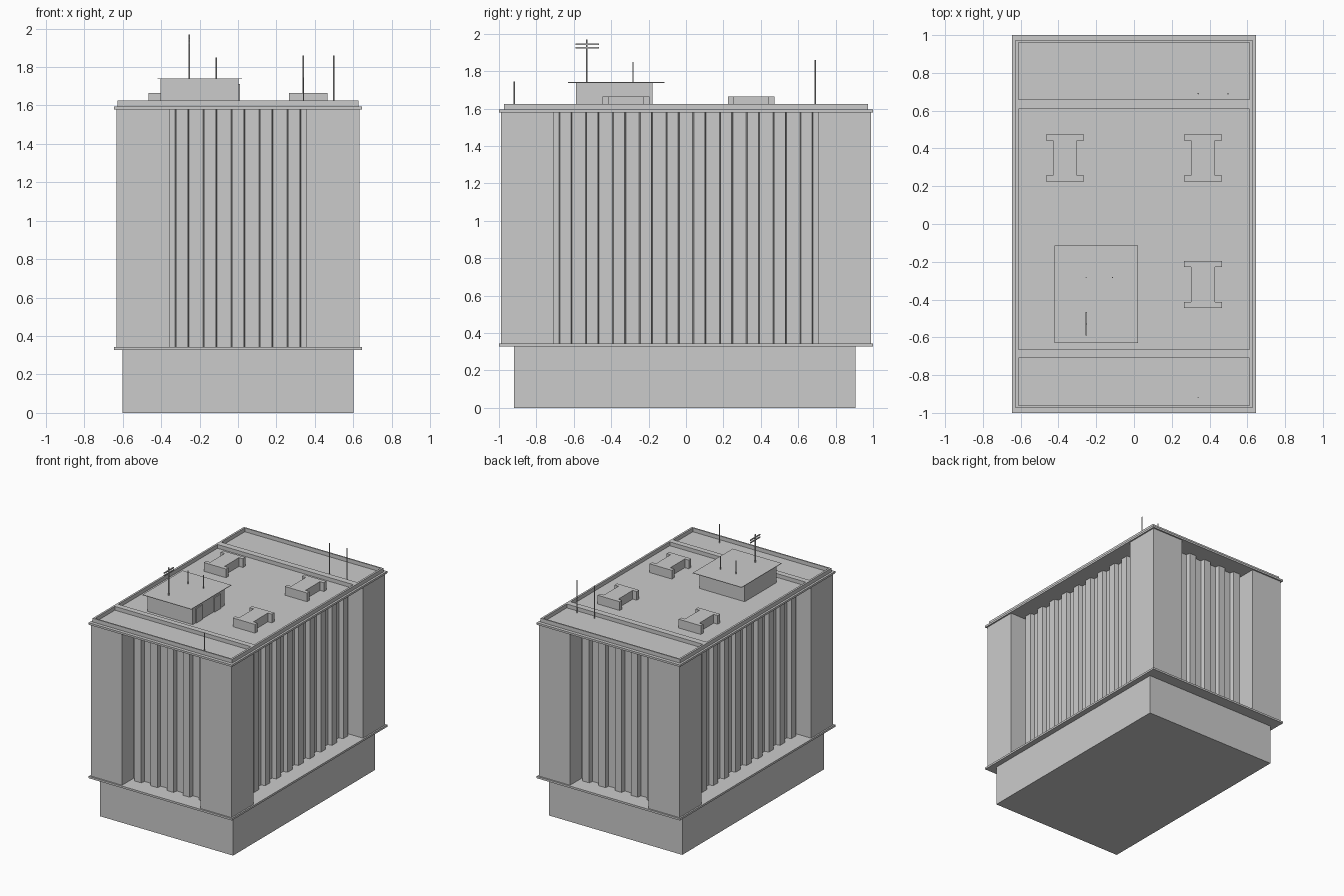
import bpy, bmesh
from math import pi
from mathutils import Matrix

cube = bpy.data.objects.get("Cube")
if cube:
    bpy.data.objects.remove(cube, do_unlink=True)

grey = bpy.data.materials.new("concrete_grey")
grey.use_nodes = True
grey.diffuse_color = (0.6, 0.6, 0.6, 1)
grey.node_tree.nodes["Principled BSDF"].inputs["Base Color"].default_value = (0.6, 0.6, 0.6, 1)


def finish(name, bm):
    bmesh.ops.recalc_face_normals(bm, faces=bm.faces)
    mesh = bpy.data.meshes.new(name)
    bm.to_mesh(mesh)
    bm.free()
    mesh.materials.append(grey)
    obj = bpy.data.objects.new(name, mesh)
    bpy.context.scene.collection.objects.link(obj)
    return obj


def box(name, x, y, z):
    """Box from (low, high) ranges on each axis."""
    bm = bmesh.new()
    size = Matrix.Diagonal((x[1] - x[0], y[1] - y[0], z[1] - z[0], 1))
    mid = Matrix.Translation((sum(x) / 2, sum(y) / 2, sum(z) / 2))
    bmesh.ops.create_cube(bm, size=1, matrix=mid @ size)
    return finish(name, bm)


def prism(name, outline, z):
    """Vertical extrusion of a closed plan outline."""
    bm = bmesh.new()
    face = bm.faces.new([bm.verts.new((px, py, z[0])) for px, py in outline])
    new = bmesh.ops.extrude_face_region(bm, geom=[face])["geom"]
    top = [v for v in new if isinstance(v, bmesh.types.BMVert)]
    bmesh.ops.translate(bm, verts=top, vec=(0, 0, z[1] - z[0]))
    return finish(name, bm)


HX, HY = 0.645, 1.0            # slab half sizes
WX, WY = 0.633, 0.988          # wall half sizes
BX, BY = 0.353, 0.705          # half widths of the recessed bays
LOW, SILL, HEAD, ROOF, RIM = 0.328, 0.344, 1.578, 1.594, 1.625

# Plinth and the two slabs
box("plinth", (-0.6, 0.6), (-0.92, 0.905), (0, LOW))
box("lower_slab", (-HX, HX), (-HY, HY), (LOW, SILL))
box("roof_slab", (-HX, HX), (-HY, HY), (HEAD, ROOF))

# Solid corner piers
for sx, side in ((-1, "right"), (1, "left")):
    for sy, end in ((-1, "front"), (1, "back")):
        box(f"{end}_{side}_pier", sorted((sx * BX, sx * WX)),
            sorted((sy * BY, sy * WY)), (SILL, HEAD))


# Pleated walls set back between the piers
def pleated_wall(name, half, face, count, angle):
    deep, proud = -(face - 0.15), -(face - 0.115)
    margin = 0.025
    step = 2 * (half - margin) / count
    pts = [(-half, deep)]
    for i in range(0, count, 2):
        a = -half + margin + i * step
        pts += [(a, deep), (a + 0.006, proud), (a + step - 0.006, proud), (a + step, deep)]
    pts += [(half, deep), (half, deep + 0.08), (-half, deep + 0.08)]
    obj = prism(name, pts, (SILL, HEAD))
    obj.data.transform(Matrix.Rotation(angle, 4, "Z"))


pleated_wall("front_pleated_wall", BX, WY, 9, 0)
pleated_wall("back_pleated_wall", BX, WY, 9, pi)
pleated_wall("left_pleated_wall", BY, WX, 19, pi / 2)
pleated_wall("right_pleated_wall", BY, WX, 19, -pi / 2)

# Parapet and the two roof dividers
PX, PY, IX, IY = 0.628, 0.973, 0.612, 0.962
for s, side, end in ((-1, "right", "front"), (1, "left", "back")):
    box(f"{side}_parapet", sorted((s * IX, s * PX)), (-PY, PY), (ROOF, RIM))
    box(f"{end}_parapet", (-IX, IX), sorted((s * IY, s * PY)), (ROOF, RIM))
box("back_roof_divider", (-IX, IX), (0.61, 0.66), (ROOF, RIM))
box("front_roof_divider", (-IX, IX), (-0.71, -0.665), (ROOF, RIM))

# Penthouse with overhanging roof sheet and side doors
box("penthouse", (-0.403, 0.003), (-0.588, -0.18), (ROOF, 1.737))
box("penthouse_roof", (-0.42, 0.02), (-0.63, -0.115), (1.737, 1.741))
for i, y in enumerate((-0.55, -0.315)):
    box(f"penthouse_door_{i + 1}", (0.003, 0.011), (y, y + 0.08), (ROOF, 1.712))

# Rooftop vents with an H-shaped plan
quarter = [(0.1, 0.125), (0.1, 0.093), (0.064, 0.093)]
half = quarter + [(x, -y) for x, y in reversed(quarter)]
plan = half + [(-x, y) for x, y in reversed(half)]
for i, (cx, cy) in enumerate(((-0.365, 0.349), (0.365, 0.349), (0.365, -0.321))):
    prism(f"roof_vent_{i + 1}", [(cx + x, cy + y) for x, y in plan], (ROOF, 1.665))


# Antennas
def antenna(name, x, y, bottom, top, r=0.004):
    bm = bmesh.new()
    bmesh.ops.create_cone(bm, cap_ends=True, segments=8, radius1=r, radius2=r,
                          depth=top - bottom,
                          matrix=Matrix.Translation((x, y, (top + bottom) / 2)))
    finish(name, bm)


antenna("mast", -0.253, -0.53, 1.74, 1.97)
antenna("penthouse_antenna_1", -0.253, -0.283, 1.74, 1.85, 0.003)
antenna("penthouse_antenna_2", -0.113, -0.283, 1.74, 1.85, 0.003)
antenna("back_antenna_1", 0.34, 0.69, ROOF, 1.86)
antenna("back_antenna_2", 0.498, 0.69, ROOF, 1.86)
antenna("front_antenna", 0.34, -0.918, ROOF, 1.745, 0.003)
for i, z in enumerate((1.925, 1.945)):
    box(f"mast_crossbar_{i + 1}", (-0.257, -0.249), (-0.59, -0.465), (z - 0.004, z + 0.004))
